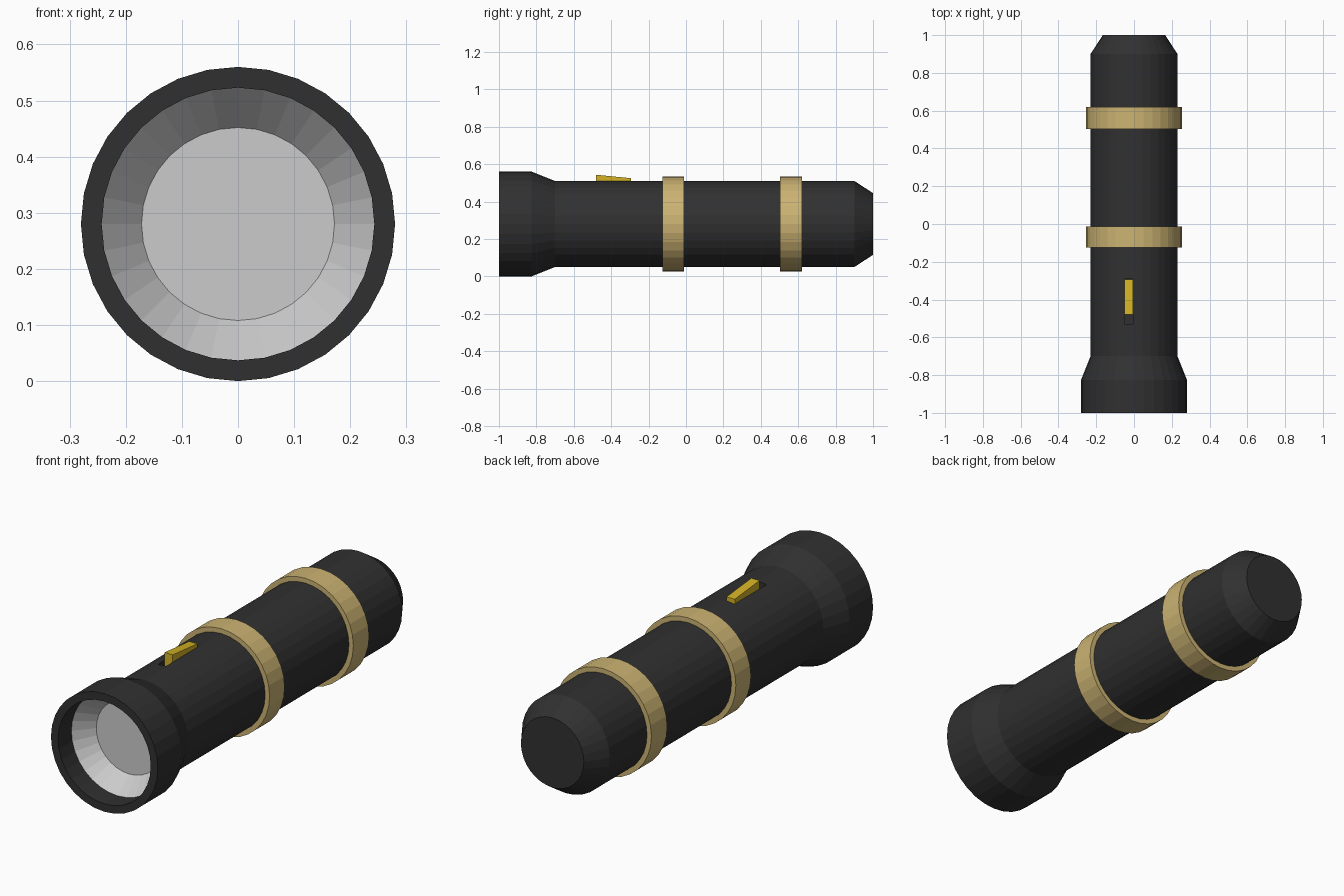
import bpy, bmesh, math

if "Cube" in bpy.data.objects:
    bpy.data.objects.remove(bpy.data.objects["Cube"])

SIDES = 32
AXIS_Z = 0.28


def material(name, rgb):
    m = bpy.data.materials.new(name)
    m.diffuse_color = (*rgb, 1)
    m.use_nodes = True
    m.node_tree.nodes["Principled BSDF"].inputs["Base Color"].default_value = m.diffuse_color
    return m


black = material("black_plastic", (0.03, 0.03, 0.03))
silver = material("silver", (0.6, 0.6, 0.6))
tan = material("tan_band", (0.60, 0.45, 0.17))
yellow = material("yellow_switch", (0.66, 0.45, 0.02))


def finish(name, bm, mats):
    bmesh.ops.recalc_face_normals(bm, faces=bm.faces[:])
    me = bpy.data.meshes.new(name)
    bm.to_mesh(me)
    bm.free()
    for m in mats:
        me.materials.append(m)
    ob = bpy.data.objects.new(name, me)
    bpy.context.collection.objects.link(ob)
    return ob


def lathe(name, profile, mats, closed=False, second_from=None):
    """Spin (radius, y) points round the long axis; faces from segment
    second_from onward take the second material. Open profiles are capped."""
    bm = bmesh.new()
    loops = []
    for r, y in profile:
        loops.append([bm.verts.new((r * math.sin(2 * math.pi * i / SIDES), y,
                                    AXIS_Z + r * math.cos(2 * math.pi * i / SIDES)))
                      for i in range(SIDES)])
    count = len(loops) if closed else len(loops) - 1
    for s in range(count):
        a, b = loops[s], loops[(s + 1) % len(loops)]
        for i in range(SIDES):
            j = (i + 1) % SIDES
            f = bm.faces.new((a[i], a[j], b[j], b[i]))
            f.material_index = int(second_from is not None and s >= second_from)
    if not closed:
        bm.faces.new(loops[0])
        cap = bm.faces.new(loops[-1])
        cap.material_index = int(second_from is not None)
    return finish(name, bm, mats)


def side_prism(name, outline, x0, x1, mats):
    """Extrude a (y, z) outline from x0 to x1."""
    bm = bmesh.new()
    f = bm.faces.new([bm.verts.new((x0, y, z)) for y, z in outline])
    ext = bmesh.ops.extrude_face_region(bm, geom=[f])
    for v in ext["geom"]:
        if isinstance(v, bmesh.types.BMVert):
            v.co.x = x1
    return finish(name, bm, mats)


# Barrel, flared head and recessed reflector
body = lathe("flashlight_body",
             [(0.165, 1.0), (0.23, 0.90), (0.23, -0.70), (0.28, -0.825),
              (0.28, -1.0), (0.243, -1.0), (0.243, -0.90), (0.172, -0.815)],
             [black, silver], second_from=6)

# Slot for the switch
cutter = side_prism("slot_cutter",
                    [(-0.53, 0.47), (-0.29, 0.47), (-0.29, 0.6), (-0.53, 0.6)],
                    -0.05, -0.005, [black])
cutter.hide_render = True
cutter.hide_set(True)
cut = body.modifiers.new("switch_slot", 'BOOLEAN')
cut.operation = 'DIFFERENCE'
cut.solver = 'EXACT'
cut.object = cutter

# Sliding wedge switch
side_prism("switch",
           [(-0.48, 0.472), (-0.295, 0.472), (-0.295, 0.525), (-0.48, 0.543)],
           -0.049, -0.006, [yellow])

# Grip bands
for name, y0, y1 in (("front_band", -0.125, -0.012), ("rear_band", 0.502, 0.62)):
    lathe(name, [(0.22, y0), (0.253, y0), (0.253, y1), (0.22, y1)], [tan], closed=True)
